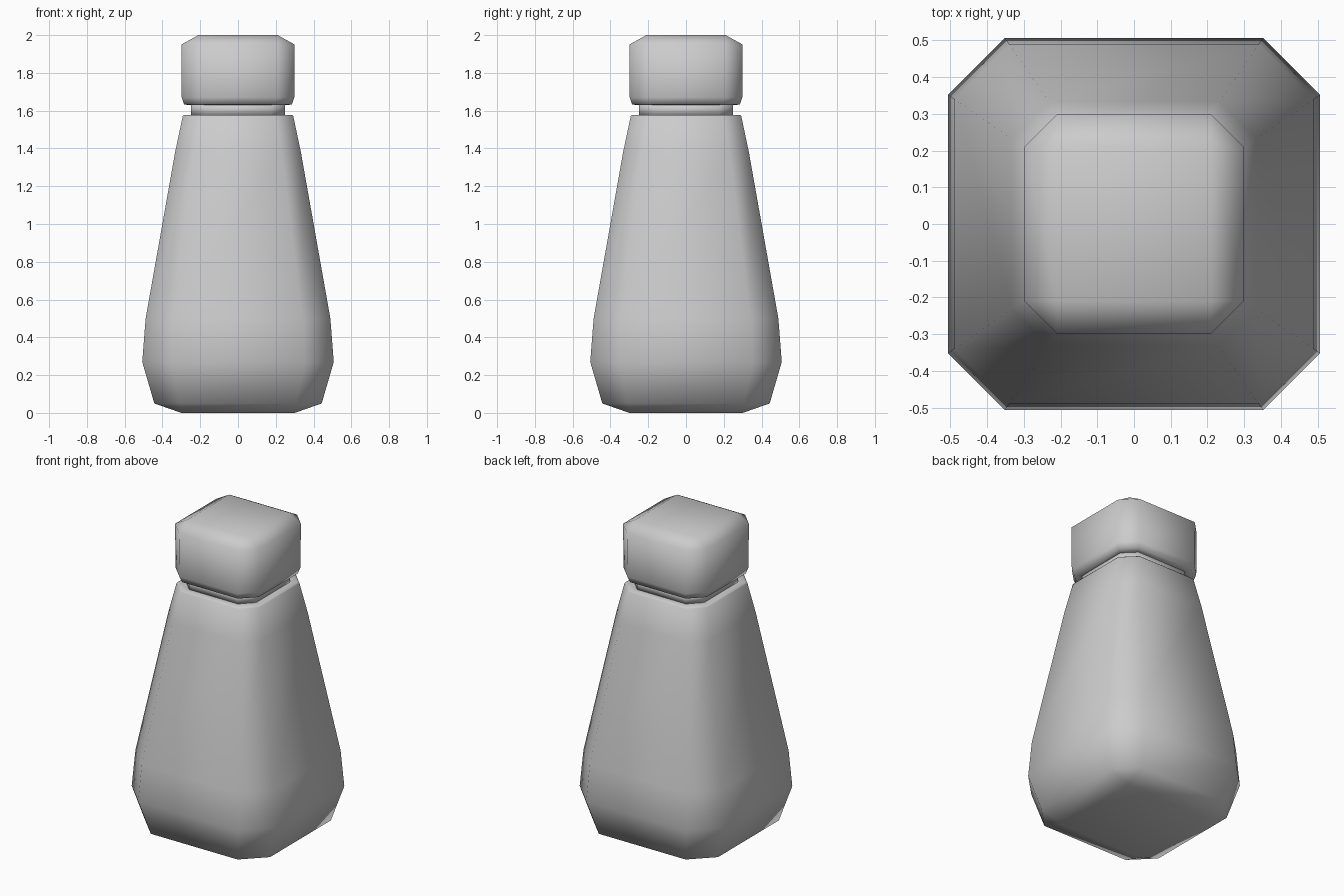
import bpy, bmesh

if "Cube" in bpy.data.objects:
    bpy.data.objects.remove(bpy.data.objects["Cube"])

CUT = 0.695  # flat part of each chamfered-square side


def ring_points(r, z, square):
    if square:
        return [(x * r, y * r, z) for x, y in ((1, -1), (1, 1), (-1, 1), (-1, -1)) for _ in (0, 1)]
    c = r * CUT
    return [(c, -r, z), (r, -c, z), (r, c, z), (c, r, z),
            (-c, r, z), (-r, c, z), (-r, -c, z), (-c, -r, z)]


def stack(name, profile):
    """Bridge chamfered-square rings given as (half width, height, is square)."""
    bm = bmesh.new()
    rings = [[bm.verts.new(p) for p in ring_points(*row)] for row in profile]
    for a, b in zip(rings, rings[1:]):
        for i in range(8):
            j = (i + 1) % 8
            bm.faces.new((a[i], a[j], b[j], b[i]))
    bm.faces.new(rings[0][::-1])
    bm.faces.new(rings[-1])
    # Square rings have doubled corners that collapse to single points
    bmesh.ops.remove_doubles(bm, verts=bm.verts, dist=0.0005)
    bmesh.ops.recalc_face_normals(bm, faces=bm.faces)
    for f in bm.faces:
        f.smooth = True
    mesh = bpy.data.meshes.new(name)
    bm.to_mesh(mesh)
    bm.free()
    obj = bpy.data.objects.new(name, mesh)
    bpy.context.collection.objects.link(obj)
    return obj


# Tapered body
stack("body", [(0.30, 0.0, True), (0.443, 0.05, False), (0.507, 0.27, False),
               (0.489, 0.50, False), (0.333, 1.38, False), (0.293, 1.57, False),
               (0.286, 1.577, False), (0.248, 1.577, False)])

# Recessed neck between body and cap
stack("neck", [(0.248, 1.575, False), (0.248, 1.635, False)])

# Cap with a bevelled square top
stack("cap", [(0.245, 1.63, False), (0.285, 1.632, False), (0.298, 1.67, False),
              (0.30, 1.95, False), (0.21, 2.0, True)])
